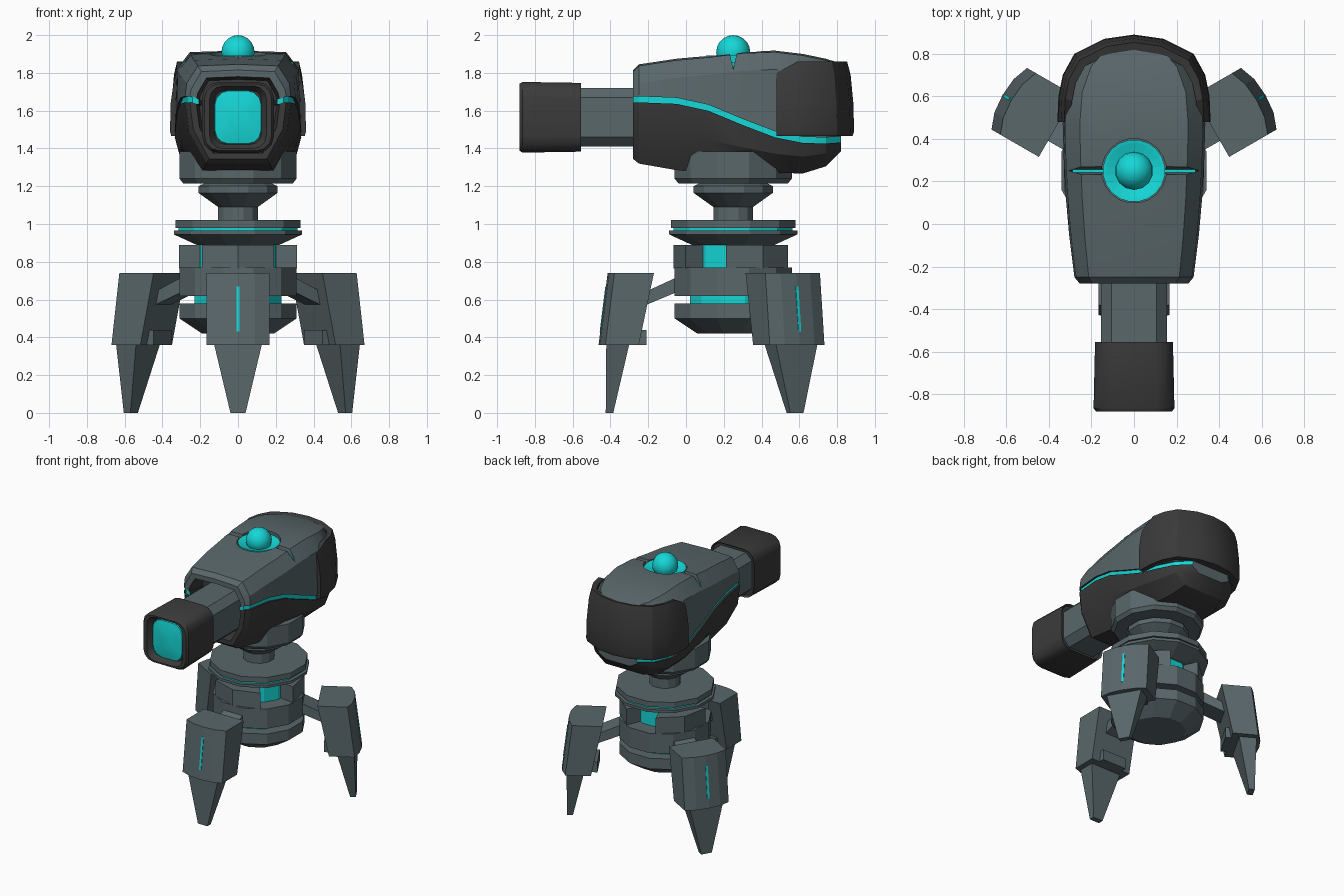
import bpy, bmesh, math
from mathutils import Vector

if "Cube" in bpy.data.objects:
    bpy.data.objects.remove(bpy.data.objects["Cube"])

AXIS = 0.25      # y of the pedestal axis
BORE = 1.565     # z of the barrel axis


def material(name, rgb):
    m = bpy.data.materials.new(name)
    m.use_nodes = True
    m.diffuse_color = (*rgb, 1)
    m.node_tree.nodes["Principled BSDF"].inputs["Base Color"].default_value = (*rgb, 1)
    return m


MATS = [material("slate grey", (0.1, 0.135, 0.145)),
        material("charcoal", (0.045, 0.043, 0.043)),
        material("glowing cyan", (0.008, 0.68, 0.68))]
GREY, DARK, CYAN = range(3)


def finish(name, bm, loc=(0, 0, 0), turn=0, smooth=0):
    bmesh.ops.recalc_face_normals(bm, faces=bm.faces)
    me = bpy.data.meshes.new(name)
    bm.to_mesh(me)
    bm.free()
    for m in MATS:
        me.materials.append(m)
    ob = bpy.data.objects.new(name, me)
    bpy.context.collection.objects.link(ob)
    ob.location = loc
    ob.rotation_euler.z = turn
    if smooth:
        shade(ob, smooth)
    return ob


def shade(ob, degrees):
    bpy.ops.object.select_all(action='DESELECT')
    ob.select_set(True)
    bpy.context.view_layer.objects.active = ob
    bpy.ops.object.shade_smooth_by_angle(angle=math.radians(degrees))


def loft(name, rings, colour=lambda i, j: GREY, **kw):
    """Skin closed rings in order and cap both ends; colour picks by ring i, side j."""
    bm = bmesh.new()
    vs = [[bm.verts.new(p) for p in r] for r in rings]
    n = len(vs[0])
    for i in range(len(vs) - 1):
        for j in range(n):
            k = (j + 1) % n
            f = bm.faces.new((vs[i][j], vs[i][k], vs[i + 1][k], vs[i + 1][j]))
            f.material_index = colour(i, j)
    for i in (0, -1):
        bm.faces.new(vs[i]).material_index = colour(i % len(vs), 0)
    return finish(name, bm, **kw)


def lathe(name, profile, cyan=(), sides=12, base=GREY, **kw):
    """Turned part; radius is measured to the flats."""
    def ring(r, z):
        r /= math.cos(math.pi / sides)
        return [(r * math.cos((k + .5) * math.tau / sides),
                 r * math.sin((k + .5) * math.tau / sides), z) for k in range(sides)]
    return loft(name, [ring(r, z) for r, z in profile],
                lambda i, j: CYAN if i in cyan else base, loc=(0, AXIS, 0), **kw)


def box(name, x, y, z, mat=GREY, **kw):
    rings = [[(x[0], y[0], h), (x[1], y[0], h), (x[1], y[1], h), (x[0], y[1], h)] for h in z]
    return loft(name, rings, lambda i, j: mat, **kw)


def soft_square(y, hw, hh, c, steps):
    """Rectangle across the barrel axis with rounded or chamfered corners."""
    pts = []
    for q, (sx, sz) in enumerate([(1, 1), (-1, 1), (-1, -1), (1, -1)]):
        for s in range(steps + 1):
            a = (q + s / steps) * math.pi / 2
            pts.append((sx * (hw - c) + c * math.cos(a), y, BORE + sz * (hh - c) + c * math.sin(a)))
    return pts


# pedestal: drum, turntable and neck
lathe("base_drum", [(.19, .42), (.31, .5), (.31, .58), (.23, .58), (.23, .62), (.31, .62),
                    (.31, .77), (.2, .77), (.2, .9)], cyan=(3, 7))
lathe("turntable", [(.22, .89), (.34, .945), (.34, .965), (.315, .965), (.315, .98),
                    (.33, .98), (.33, 1.02)], cyan=(3,))
lathe("neck", [(.105, 1.01), (.105, 1.09), (.21, 1.165), (.21, 1.2), (.17, 1.22)])
lathe("neck_collar", [(.29, 1.215), (.31, 1.24), (.31, 1.385)])

# three legs around the pedestal
for k, side in enumerate(("front", "left", "right")):
    place = dict(loc=(0, AXIS, 0), turn=k * math.tau / 3)

    # drum pillar
    rings = []
    for a in range(-37, 38, 37):
        d = Vector((math.sin(math.radians(a)), -math.cos(math.radians(a)), 0))
        rings.append([d * r + Vector((0, 0, z)) for r, z in
                      [(.18, .765), (.315, .765), (.315, .89), (.18, .89)]])
    loft(side + "_pillar", rings, **place)

    # sloping arm
    loft(side + "_arm", [[(x, -r, z) for x, z in [(-.08, lo), (.08, lo), (.08, hi), (-.08, hi)]]
                         for r, lo, hi in [(.25, .66, .74), (.5, .555, .625)]], **place)

    # leaning thigh block with a bowed outer face
    def outline(z, inner, outer):
        half = [(.167, inner), (.167, outer - .036), (.09, outer - .008), (0, outer)]
        half += [(-x, r) for x, r in reversed(half[:3])]
        return [(x, -r, z) for x, r in half]
    loft(side + "_leg_block", [outline(.36, .5, .713), outline(.74, .42, .665)], **place)
    box(side + "_leg_ledge", (-.1, .1), (-.53, -.46), (.36, .44), **place)

    # light slot lying on the block
    loft(side + "_leg_light", [[(-.008, -r, z), (.008, -r, z), (.008, -r + .03, z), (-.008, -r + .03, z)]
                               for r, z in [(.707, .43), (.677, .67)]], lambda i, j: CYAN, **place)

    # pointed foot
    loft(side + "_foot", [[(-w, -o, z), (w, -o, z), (w, -i, z), (-w, -i, z)] for w, i, o, z in
                          [(.04, .635, .675, 0), (.127, .55, .672, .365)]], **place)


# head shell: upper shell, recessed glowing seam and lower shell
def head_ring(y, w, top, seam, bottom, s=1):
    half = [(0, top), (w * .76, top - .008), (w * .97, top - .1), (w, seam + .016),
            (w - .014, seam + .016), (w - .014, seam - .016), (w, seam - .016),
            (w * .93, (seam + bottom) / 2), (w * .6, bottom), (0, bottom)]
    loop = half + [(-x, z) for x, z in reversed(half[1:-1])]
    return [(x * s, y, BORE + (z - BORE) * s) for x, z in loop]


front = (.255, 1.815, 1.66, 1.345)
sections = [(-.25, .28, 1.845, 1.66, 1.32), (-.05, .305, 1.875, 1.652, 1.285),
            (.12, .32, 1.89, 1.615, 1.275), (.3, .33, 1.912, 1.54, 1.27),
            (.47, .335, 1.918, 1.475, 1.27), (.62, .32, 1.9, 1.445, 1.268),
            (.74, .265, 1.875, 1.442, 1.305), (.82, .17, 1.85, 1.448, 1.385)]
rings = [head_ring(-.14, *front, s=.8), head_ring(-.28, *front, s=.86), head_ring(-.28, *front)]
rings += [head_ring(*s) for s in sections]


def head_colour(i, j):
    j = min(j, 17 - j)
    if i == 0:
        return DARK
    return GREY if j < 3 else CYAN if j == 4 else DARK


head = loft("head_shell", rings, head_colour)

# well for the top lamp and V groove across the head
well = lathe("well_cutter", [(.15, 1.86), (.15, 2.1)], sides=20)
groove = loft("groove_cutter", [[(x, AXIS - .03, 1.95), (x, AXIS + .03, 1.95), (x, AXIS, 1.82)]
                                for x in (-.4, .4)])
for cutter in (well, groove):
    cutter.hide_render = True
    mod = head.modifiers.new("cut", 'BOOLEAN')
    mod.operation = 'DIFFERENCE'
    mod.solver = 'EXACT'
    mod.object = cutter
    bpy.context.view_layer.objects.active = head
    bpy.ops.object.modifier_apply(modifier=mod.name)
    bpy.data.objects.remove(cutter)
shade(head, 25)

lathe("lamp_bowl", [(.14, 1.855), (.145, 1.893), (.13, 1.89), (.06, 1.868)],
      cyan=range(4), sides=20)
box("groove_light", (-.29, .29), (AXIS - .007, AXIS + .007), (1.83, 1.857), CYAN)
bm = bmesh.new()
bmesh.ops.create_uvsphere(bm, u_segments=14, v_segments=10, radius=.09)
for f in bm.faces:
    f.material_index = CYAN
finish("top_lamp", bm, loc=(0, AXIS, 1.91), smooth=40)

# wrap-around rear guard
path = [(.36, .48), (.355, .6), (.335, .7), (.28, .8), (.14, .87), (0, .89)]
path += [(-x, y) for x, y in reversed(path[:-1])]
rings = []
for n, (x, y) in enumerate(path):
    drop = .06 if n in (0, len(path) - 1) else 0
    rings.append([(x * s, .48 + (y - .48) * s, z) for s, z in
                  [(.98, 1.465), (1, 1.49), (.99, 1.64), (.955, 1.79 - drop),
                   (.91, 1.86 - drop), (.82, 1.85 - drop), (.82, 1.465)]])
loft("rear_guard", rings, lambda i, j: DARK, smooth=25)

# barrel, muzzle and lens
loft("barrel", [soft_square(y, .155, .155, .05, 1) for y in (-.6, -.12)])
muzzle = [(-.57, .172, .172), (-.555, .183, .182), (-.865, .19, .187), (-.882, .178, .177),
          (-.882, .15, .166), (-.84, .125, .143)]
loft("muzzle", [soft_square(y, w, h, w * .45, 3) for y, w, h in muzzle],
     lambda i, j: DARK, smooth=35)
loft("lens", [soft_square(y, w, h, w * .6, 3) for y, w, h in
              [(-.83, .126, .144), (-.848, .122, .14), (-.862, .06, .07)]],
     lambda i, j: CYAN, smooth=35)
